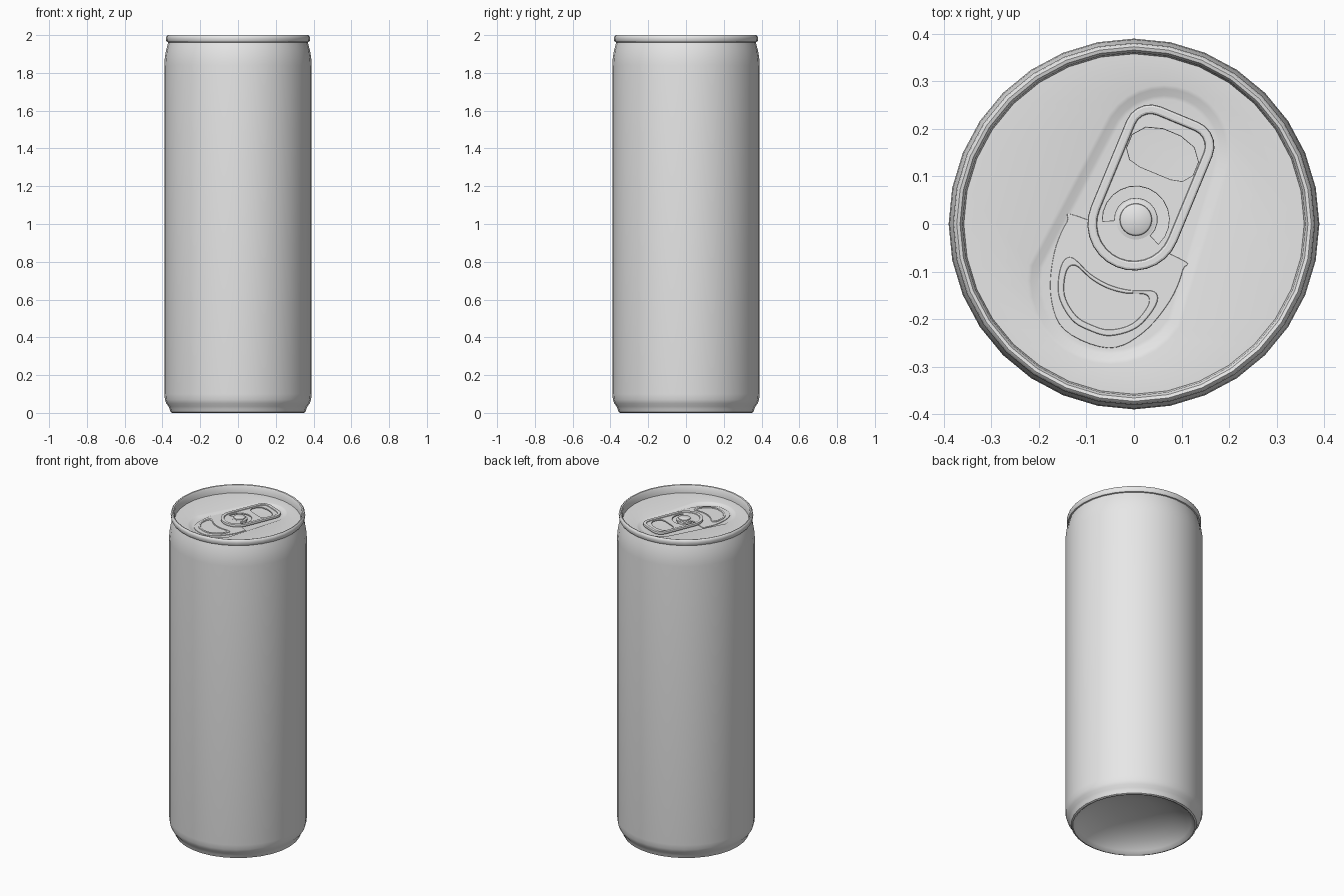
import bpy, bmesh, math
from math import sin, cos, pi, radians

if "Cube" in bpy.data.objects:
    bpy.data.objects.remove(bpy.data.objects["Cube"])

N = 32
TURN = radians(-22.5)   # heading of the tab and opening on the lid

metal = bpy.data.materials.new("silver_metal")
metal.diffuse_color = (0.8, 0.8, 0.8, 1)
metal.use_nodes = True
metal.node_tree.nodes["Principled BSDF"].inputs["Base Color"].default_value = metal.diffuse_color


def finish(ob, angle=40):
    ob.data.materials.append(metal)
    bpy.ops.object.select_all(action='DESELECT')
    ob.select_set(True)
    bpy.context.view_layer.objects.active = ob
    if ob.type == 'CURVE':
        bpy.ops.object.convert(target='MESH')
    bpy.ops.object.shade_smooth_by_angle(angle=radians(angle))


def skin(name, rings, cap_start=False, cap_end=False, turn=0.0, angle=40):
    """Bridge a list of equally long point rings into one surface."""
    bm = bmesh.new()
    vr = [[bm.verts.new(p) for p in ring] for ring in rings]
    for a, b in zip(vr, vr[1:]):
        for i in range(len(a)):
            j = (i + 1) % len(a)
            bm.faces.new((a[i], a[j], b[j], b[i]))
    if cap_start:
        bm.faces.new(vr[0][::-1])
    if cap_end:
        bm.faces.new(vr[-1])
    me = bpy.data.meshes.new(name)
    bm.to_mesh(me)
    bm.free()
    ob = bpy.data.objects.new(name, me)
    bpy.context.collection.objects.link(ob)
    ob.rotation_euler.z = turn
    finish(ob, angle)
    return ob


def circle(r, z):
    return [(r * cos(2 * pi * i / N), r * sin(2 * pi * i / N), z) for i in range(N)]


def plate(name, outlines, z0, z1, bevel):
    """Flat bevelled plate from outlines; inner outlines become holes."""
    cu = bpy.data.curves.new(name, 'CURVE')
    cu.dimensions = '2D'
    cu.fill_mode = 'BOTH'
    cu.bevel_depth = bevel
    cu.bevel_resolution = 1
    cu.offset = -bevel
    cu.extrude = (z1 - z0) / 2 - bevel
    for pts in outlines:
        sp = cu.splines.new('POLY')
        sp.points.add(len(pts) - 1)
        for p, (x, y) in zip(sp.points, pts):
            p.co = (x, y, 0, 1)
        sp.use_cyclic_u = True
    ob = bpy.data.objects.new(name, cu)
    bpy.context.collection.objects.link(ob)
    ob.location.z = (z0 + z1) / 2
    ob.rotation_euler.z = TURN
    finish(ob)


def arc(cx, cy, r, a0, a1, n):
    return [(cx + r * cos(radians(a0 + (a1 - a0) * i / n)),
             cy + r * sin(radians(a0 + (a1 - a0) * i / n))) for i in range(n + 1)]


def smooth(pts, n=5):
    """Closed Catmull-Rom outline through a few points."""
    out, m = [], len(pts)
    for i in range(m):
        q = [pts[(i + k - 1) % m] for k in range(4)]
        for s in range(n):
            t = s / n
            out.append(tuple(0.5 * (2 * b + (c - a) * t + (2 * a - 5 * b + 4 * c - d) * t * t
                             + (3 * b - a - 3 * c + d) * t ** 3) for a, b, c, d in zip(*q)))
    return out


def mirrored(half):
    """Complete a right-hand half outline with its mirror image."""
    return half + [(-x, y) for x, y in reversed(half) if abs(x) > 1e-5]


# can wall with domed underside, necked ends and rolled top rim
profile = [(0.02, 0.11), (0.12, 0.104), (0.21, 0.083), (0.28, 0.052), (0.325, 0.018),
           (0.338, 0.003), (0.347, 0.0), (0.356, 0.004), (0.362, 0.02), (0.368, 0.035),
           (0.38, 0.05), (0.387, 0.07), (0.39, 0.10), (0.39, 1.84), (0.388, 1.875),
           (0.382, 1.915), (0.374, 1.945), (0.369, 1.962), (0.376, 1.964), (0.38, 1.97),
           (0.381, 1.985), (0.379, 1.995), (0.373, 2.0), (0.366, 1.998), (0.361, 1.99),
           (0.358, 1.952)]
skin("can_body", [circle(r, z) for r, z in profile], cap_start=True)


# lid with a shallow tapered recess
def recess(inset, z):
    ring = []
    for i in range(N):
        a = 2 * pi * i / N
        cy, r = (0.165, 0.14) if i <= N // 2 else (-0.13, 0.175)
        ring.append(((r - inset) * cos(a), cy + (r - inset) * sin(a), z))
    return ring


LID, FLOOR = 1.952, 1.942
skin("lid", [circle(0.358, LID), recess(0, LID), recess(0.008, LID - 0.002),
             recess(0.022, FLOOR + 0.001), recess(0.03, FLOOR)], cap_end=True, turn=TURN)

# tear panel of the drinking opening
panel = smooth(mirrored([(0.05, -0.262), (0.105, -0.205), (0.132, -0.12),
                         (0.132, -0.05), (0.115, -0.03)]))
plate("tear_panel", [panel], FLOOR - 0.003, FLOOR + 0.004, 0.002)

# embossed ridge on the tear panel
bean = smooth(mirrored([(0.0, -0.243), (0.045, -0.236), (0.09, -0.198), (0.108, -0.14),
                        (0.094, -0.115), (0.045, -0.132), (0.0, -0.138)]))
bean_in = [(x * 0.86, -0.18 + (y + 0.18) * 0.8) for x, y in bean]
plate("panel_ridge", [bean, bean_in], FLOOR, FLOOR + 0.008, 0.003)


# pull tab: web with finger hole and curved slot, plus rolled edge
def tab_outline(d):
    r = 0.098 - d
    return (arc(0, 0.0, r, 180, 360, 14) + arc(0.043, 0.195, 0.055 - d, 0, 90, 5)
            + arc(-0.043, 0.195, 0.055 - d, 90, 180, 5))


finger_hole = mirrored([(0.035, 0.116), (0.06, 0.122), (0.075, 0.142),
                        (0.075, 0.172), (0.055, 0.197), (0.02, 0.208)])
slot = arc(0, 0.01, 0.07, -25, 205, 14) + arc(0, 0.01, 0.046, 205, -25, 12)
plate("tab_web", [tab_outline(0.008), finger_hole, slot], 1.951, 1.959, 0.002)
plate("tab_rolled_edge", [tab_outline(0), tab_outline(0.02)], 1.948, 1.965, 0.005)

# rivet holding the tab
rivet = [(0.042, FLOOR), (0.042, 1.96), (0.034, 1.962), (0.033, 1.967), (0.029, 1.97)]
skin("rivet", [[(x, y + 0.01, z) for x, y, z in circle(r, z)] for r, z in rivet],
     cap_end=True, turn=TURN)
